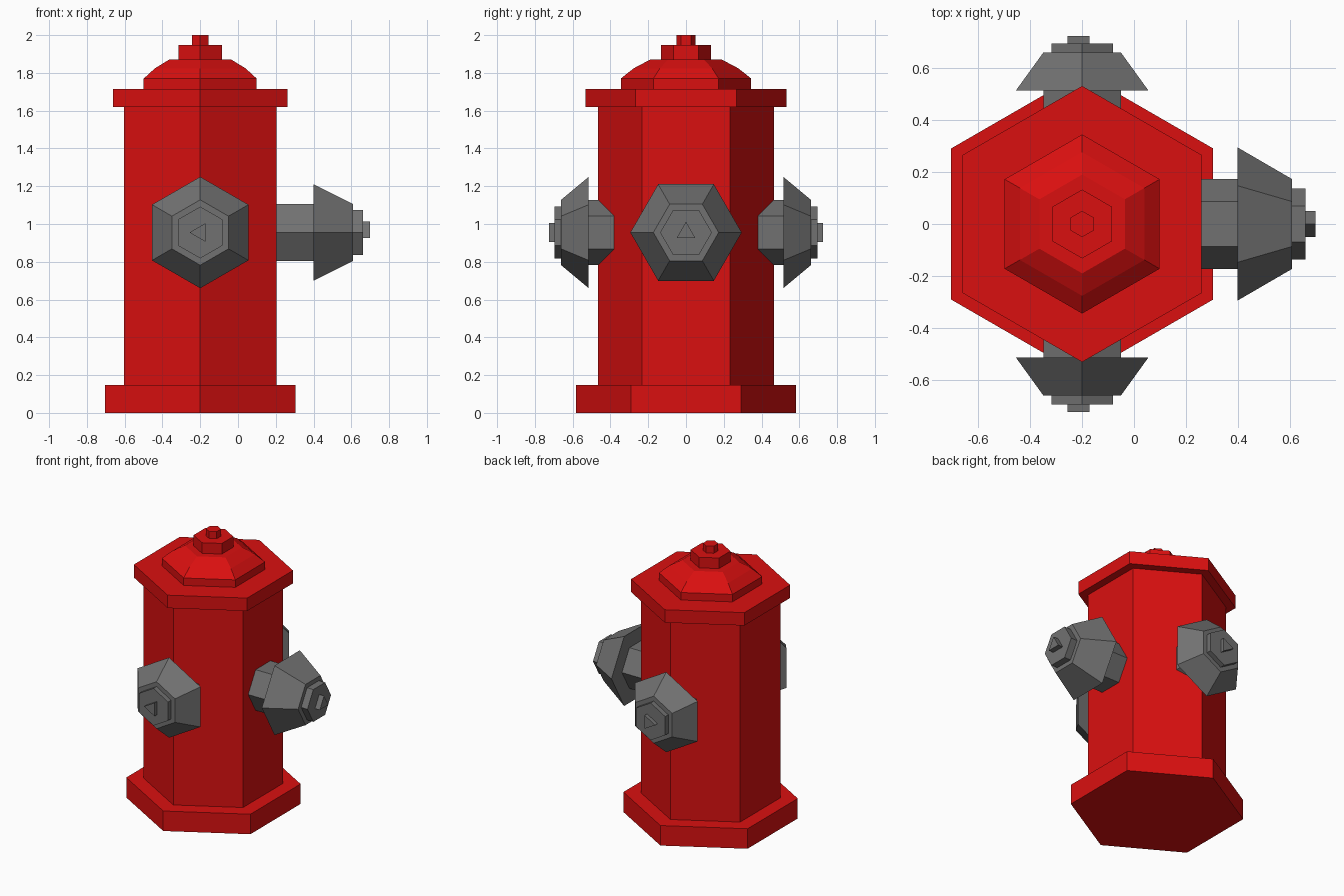
import bpy, bmesh, math
from mathutils import Matrix, Vector

if "Cube" in bpy.data.objects:
    bpy.data.objects.remove(bpy.data.objects["Cube"])


def material(name, rgb):
    m = bpy.data.materials.new(name)
    m.diffuse_color = (*rgb, 1)
    m.use_nodes = True
    m.node_tree.nodes["Principled BSDF"].inputs["Base Color"].default_value = m.diffuse_color
    return m


RED = material("hydrant_red", (0.7, 0.005, 0.005))
GREY = material("cap_grey", (0.165, 0.165, 0.165))
C30 = math.cos(math.radians(30))


def frame(origin, up, axis):
    """Matrix whose local z is the axis and local x is the given up direction."""
    z, x = Vector(axis), Vector(up)
    m = Matrix((x, z.cross(x), z)).transposed().to_4x4()
    m.translation = origin
    return m


def prism(name, rings, mat, mtx, sides=6, start=90):
    """Closed stack of polygon rings; each ring is (corner radius, height)."""
    bm = bmesh.new()
    loops = []
    for r, h in rings:
        angles = [math.radians(start + 360 * i / sides) for i in range(sides)]
        loops.append([bm.verts.new(mtx @ Vector((r * math.cos(a), r * math.sin(a), h)))
                      for a in angles])
    for a, b in zip(loops, loops[1:]):
        for i in range(sides):
            j = (i + 1) % sides
            bm.faces.new((a[i], a[j], b[j], b[i]))
    bm.faces.new(loops[0][::-1])
    bm.faces.new(loops[-1])
    bmesh.ops.recalc_face_normals(bm, faces=bm.faces)
    me = bpy.data.meshes.new(name)
    bm.to_mesh(me)
    bm.free()
    me.materials.append(mat)
    ob = bpy.data.objects.new(name, me)
    bpy.context.collection.objects.link(ob)
    return ob


# Upright body parts: (apothem, height) rings around the hydrant axis
upright = Matrix.Translation((-0.2, 0, 0))
for name, rings in {
    "base": [(0.505, 0), (0.505, 0.147)],
    "barrel": [(0.404, 0.147), (0.404, 1.62)],
    "top_flange": [(0.461, 1.62), (0.461, 1.715)],
    "bonnet": [(0.299, 1.715), (0.299, 1.77), (0.24, 1.824), (0.165, 1.87)],
    "bonnet_collar": [(0.115, 1.87), (0.115, 1.948)],
    "operating_nut": [(0.044, 1.948), (0.044, 2.0)],
}.items():
    prism(name, [(a / C30, h) for a, h in rings], RED, upright)


# Outlets: pipe, flared cap, hex collar and triangular nut along one axis
def outlet(side, mtx, root, d):
    prism(side + "_pipe", [(0.173, root), (0.173, d[0])], GREY, mtx)
    prism(side + "_cap", [(0.295, d[0]), (0.173, d[1])], GREY, mtx)
    prism(side + "_cap_collar", [(0.137, d[1]), (0.137, d[2])], GREY, mtx)
    prism(side + "_cap_nut", [(0.057, d[2]), (0.057, d[3])], GREY, mtx, sides=3, start=0)


centre = Vector((-0.2, 0, 0.955))
outlet("right", frame(centre, (0, 0, 1), (1, 0, 0)), 0.35, (0.60, 0.81, 0.861, 0.90))
for side, s in (("front", -1), ("back", 1)):
    outlet(side, frame(centre, (-1, 0, 0), (0, s, 0)), 0.34, (0.515, 0.661, 0.697, 0.726))
